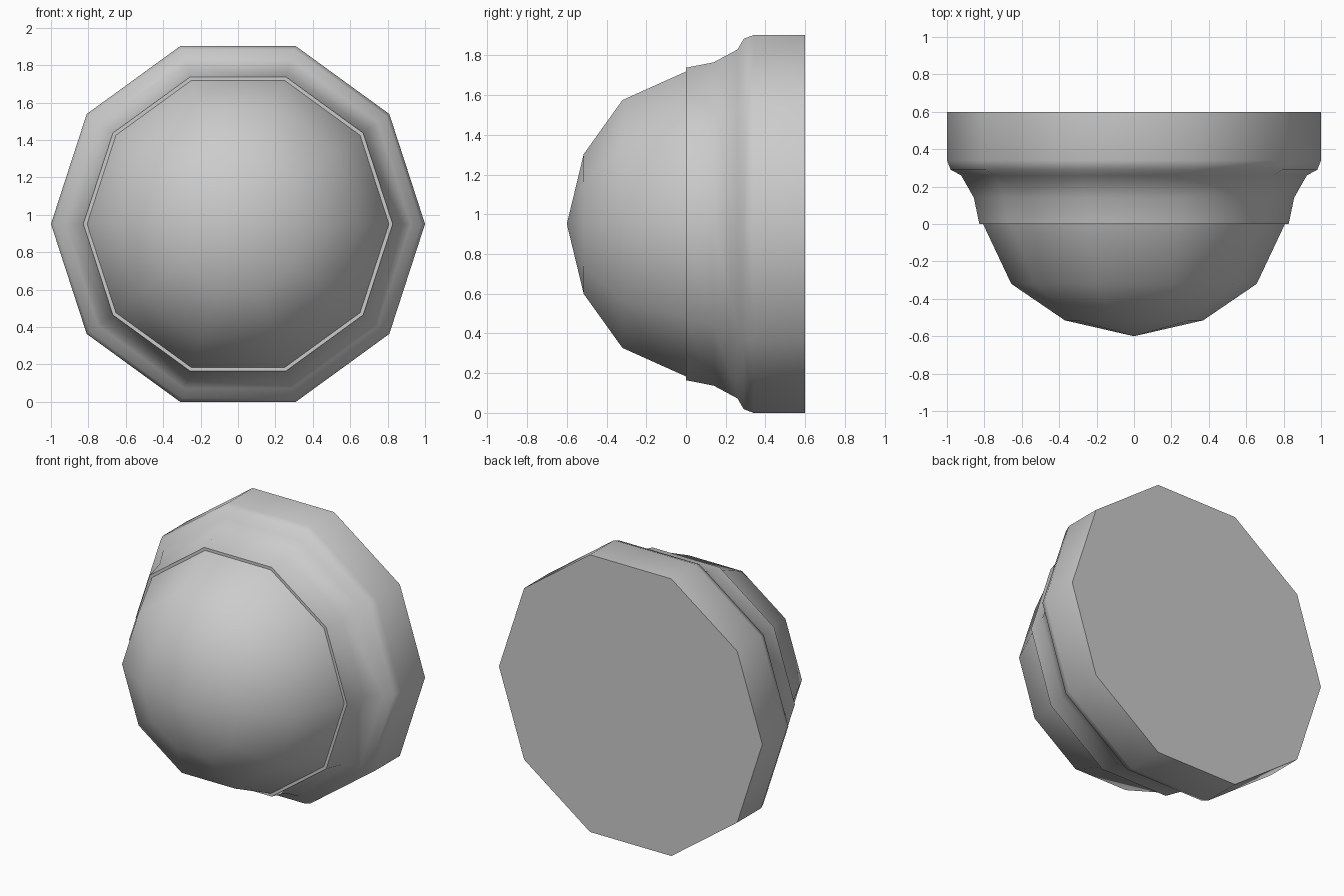
import bpy
import bmesh
import math

cube = bpy.data.objects.get("Cube")
if cube:
    bpy.data.objects.remove(cube, do_unlink=True)

SIDES = 10
CENTRE_Z = math.sin(math.radians(72))

grey = bpy.data.materials.new("plain grey")
grey.use_nodes = True
grey.diffuse_color = (0.6, 0.6, 0.6, 1)
grey.node_tree.nodes["Principled BSDF"].inputs["Base Color"].default_value = (0.6, 0.6, 0.6, 1)


def lathe(name, profile):
    """Spin (radius, y) points about the front-back axis; radius 0 makes a pole."""
    bm = bmesh.new()
    rings = []
    for r, y in profile:
        if r == 0:
            rings.append([bm.verts.new((0, y, CENTRE_Z))] * SIDES)
            continue
        angles = [math.tau * i / SIDES for i in range(SIDES)]
        rings.append([bm.verts.new((r * math.cos(a), y, CENTRE_Z + r * math.sin(a)))
                      for a in angles])
    for a, b in zip(rings, rings[1:]):
        for i in range(SIDES):
            j = (i + 1) % SIDES
            corners = list(dict.fromkeys((a[i], a[j], b[j], b[i])))
            bm.faces.new(corners)
    # Close any open end with a flat cap
    for ring in (rings[0], rings[-1]):
        if ring[0] is not ring[1]:
            bm.faces.new(ring)
    bmesh.ops.recalc_face_normals(bm, faces=bm.faces)
    mesh = bpy.data.meshes.new(name)
    bm.to_mesh(mesh)
    bm.free()
    mesh.materials.append(grey)
    obj = bpy.data.objects.new(name, mesh)
    bpy.context.collection.objects.link(obj)
    bpy.ops.object.select_all(action="DESELECT")
    obj.select_set(True)
    bpy.context.view_layer.objects.active = obj
    bpy.ops.object.shade_smooth_by_angle(angle=math.radians(60))
    return obj


# Stepped housing with a flat back and a narrow front lip
lathe("housing", [(1, 0.6), (1, 0.34), (0.98, 0.29), (0.924, 0.26),
                  (0.856, 0.14), (0.827, 0)])

# Rounded front dome, seated just inside the lip
lathe("dome", [(0.81, 0.01), (0.807, 0), (0.656, -0.32), (0.37, -0.515), (0, -0.6)])
